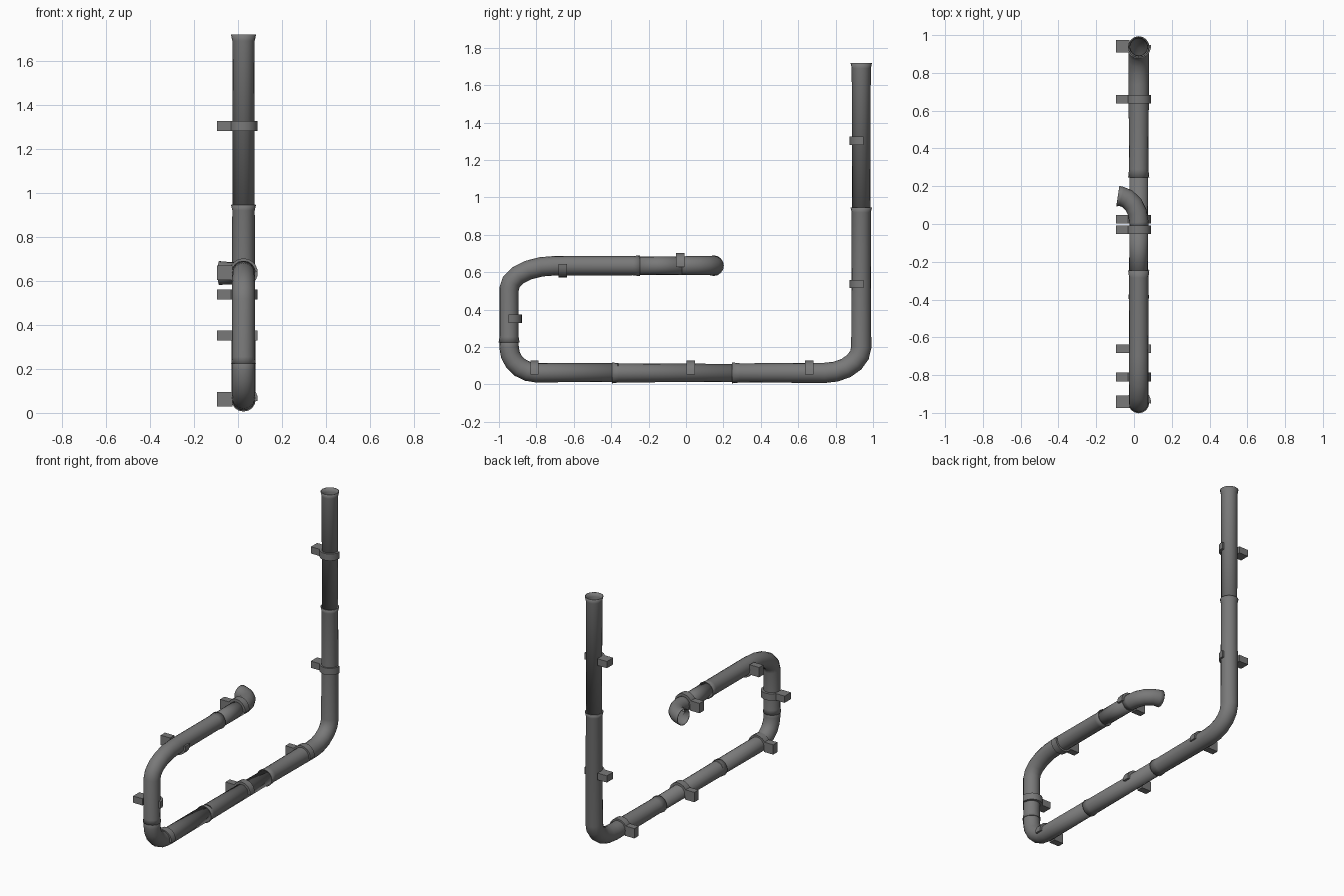
import bpy, bmesh, math
from mathutils import Vector

if "Cube" in bpy.data.objects:
    bpy.data.objects.remove(bpy.data.objects["Cube"])

grey = bpy.data.materials.new("pipe grey")
grey.diffuse_color = (0.19, 0.19, 0.19, 1)
grey.use_nodes = True
grey.node_tree.nodes["Principled BSDF"].inputs["Base Color"].default_value = grey.diffuse_color
CX, SIDES = 0.025, 16


def finish(bm, name, smooth=True):
    me = bpy.data.meshes.new(name)
    bm.to_mesh(me)
    bm.free()
    ob = bpy.data.objects.new(name, me)
    bpy.context.collection.objects.link(ob)
    me.materials.append(grey)
    if smooth:
        bpy.ops.object.select_all(action='DESELECT')
        ob.select_set(True)
        bpy.context.view_layer.objects.active = ob
        bpy.ops.object.shade_smooth_by_angle(angle=math.radians(35))
    return ob


def pipe(name, path):
    """Open tube swept along (x, y, z, radius) stations."""
    pts = [Vector(p[:3]) for p in path]
    bm = bmesh.new()
    rings, u = [], None
    for i, p in enumerate(pts):
        a = (p - pts[i - 1]).normalized() if i else Vector()
        b = (pts[i + 1] - p).normalized() if i < len(pts) - 1 else Vector()
        t = (a + b).normalized()
        u = u or Vector((1, 0, 0))
        u = (u - t * u.dot(t)).normalized()
        v = t.cross(u)
        r = path[i][3]
        rings.append([bm.verts.new(p + r * (u * math.cos(k * math.tau / SIDES)
                                            + v * math.sin(k * math.tau / SIDES)))
                      for k in range(SIDES)])
    for r0, r1 in zip(rings, rings[1:]):
        for k in range(SIDES):
            n = (k + 1) % SIDES
            bm.faces.new((r0[k], r0[n], r1[n], r1[k]))
    ob = finish(bm, name)
    m = ob.modifiers.new("wall", 'SOLIDIFY')
    m.thickness, m.offset = 0.004, -1


def yz(*stations):
    return [(CX, y, z, r) for y, z, r in stations]


def bend(cy, cz, ry, rz, a0, a1, n=5, r=0.054):
    """Elliptical elbow stations in the side plane."""
    out = []
    for i in range(n + 1):
        a = math.radians(a0 + (a1 - a0) * i / n)
        out.append((CX, cy + ry * math.cos(a), cz + rz * math.sin(a), r))
    return out


# downpipe and elbows, each with flared sockets
pipe("upper_downpipe", yz((0.937, 1.718, 0.057), (0.937, 1.69, 0.051), (0.937, 0.92, 0.049)))
pipe("lower_elbow_pipe",
     yz((0.937, 0.945, 0.057), (0.937, 0.92, 0.051))
     + bend(0.74, 0.2, 0.197, 0.138, 0, -90)
     + yz((0.29, 0.062, 0.051), (0.246, 0.062, 0.056)))
pipe("bottom_pipe", yz((0.28, 0.062, 0.048), (-0.36, 0.062, 0.051), (-0.395, 0.062, 0.056)))
pipe("left_elbow_pipe",
     yz((-0.36, 0.064, 0.05))
     + bend(-0.8, 0.2, 0.146, 0.137, 270, 180, r=0.052)
     + yz((-0.946, 0.26, 0.05)))
pipe("upper_elbow_pipe",
     yz((-0.946, 0.225, 0.056), (-0.946, 0.255, 0.051))
     + bend(-0.7, 0.51, 0.246, 0.125, 180, 90, r=0.052)
     + yz((-0.285, 0.635, 0.051), (-0.246, 0.635, 0.056)))
pipe("top_pipe", yz((-0.28, 0.635, 0.049), (0.0, 0.635, 0.05)))
Z = 0.635
pipe("outlet_nozzle", [(CX, -0.02, Z, 0.05), (0.026, 0.01, Z, 0.051), (0.018, 0.06, Z, 0.051),
                       (-0.004, 0.104, Z, 0.051), (-0.036, 0.134, Z, 0.051),
                       (-0.065, 0.145, Z, 0.052), (-0.085, 0.148, Z, 0.055)])


def clip(index, y, z, side, axis):
    """Half-ring strap on one side of the pipe plus a wall block."""
    c, s, w = Vector((CX, y, z)), Vector(side), Vector(axis) * 0.0225
    ex = Vector((1, 0, 0))
    bm = bmesh.new()
    prev, n = None, 10
    for i in range(n + 1):
        a = math.radians(-7 + 194 * i / n)
        d = ex * math.cos(a) + s * math.sin(a)
        q = [bm.verts.new(c + d * r + w * k) for r, k in
             ((0.047, -1), (0.065, -1), (0.065, 1), (0.047, 1))]
        if prev:
            for k in range(4):
                bm.faces.new((prev[k], prev[(k + 1) % 4], q[(k + 1) % 4], q[k]))
        if i in (0, n):
            bm.faces.new(q)
        prev = q
    bmesh.ops.recalc_face_normals(bm, faces=bm.faces)
    finish(bm, f"pipe_strap_{index}")
    bm = bmesh.new()
    size = Vector((0.07, 0, 0)) + Vector([abs(k) * 0.066 for k in side]) + Vector(axis) * 0.045
    for v in bmesh.ops.create_cube(bm, size=1)["verts"]:
        v.co = Vector((-0.06, y, z)) + v.co * size
    finish(bm, f"wall_block_{index}", False)


# clips: y, z, strap side, pipe direction
UP, DOWN, BACK, FRONT = (0, 0, 1), (0, 0, -1), (0, 1, 0), (0, -1, 0)
for i, args in enumerate([
        (0.94, 1.303, FRONT, UP), (0.94, 0.537, FRONT, UP),
        (0.66, 0.062, UP, BACK), (0.025, 0.062, UP, BACK), (-0.81, 0.062, UP, BACK),
        (-0.942, 0.352, BACK, UP),
        (-0.66, 0.637, DOWN, BACK), (-0.03, 0.637, UP, BACK)]):
    clip(i + 1, *args)
